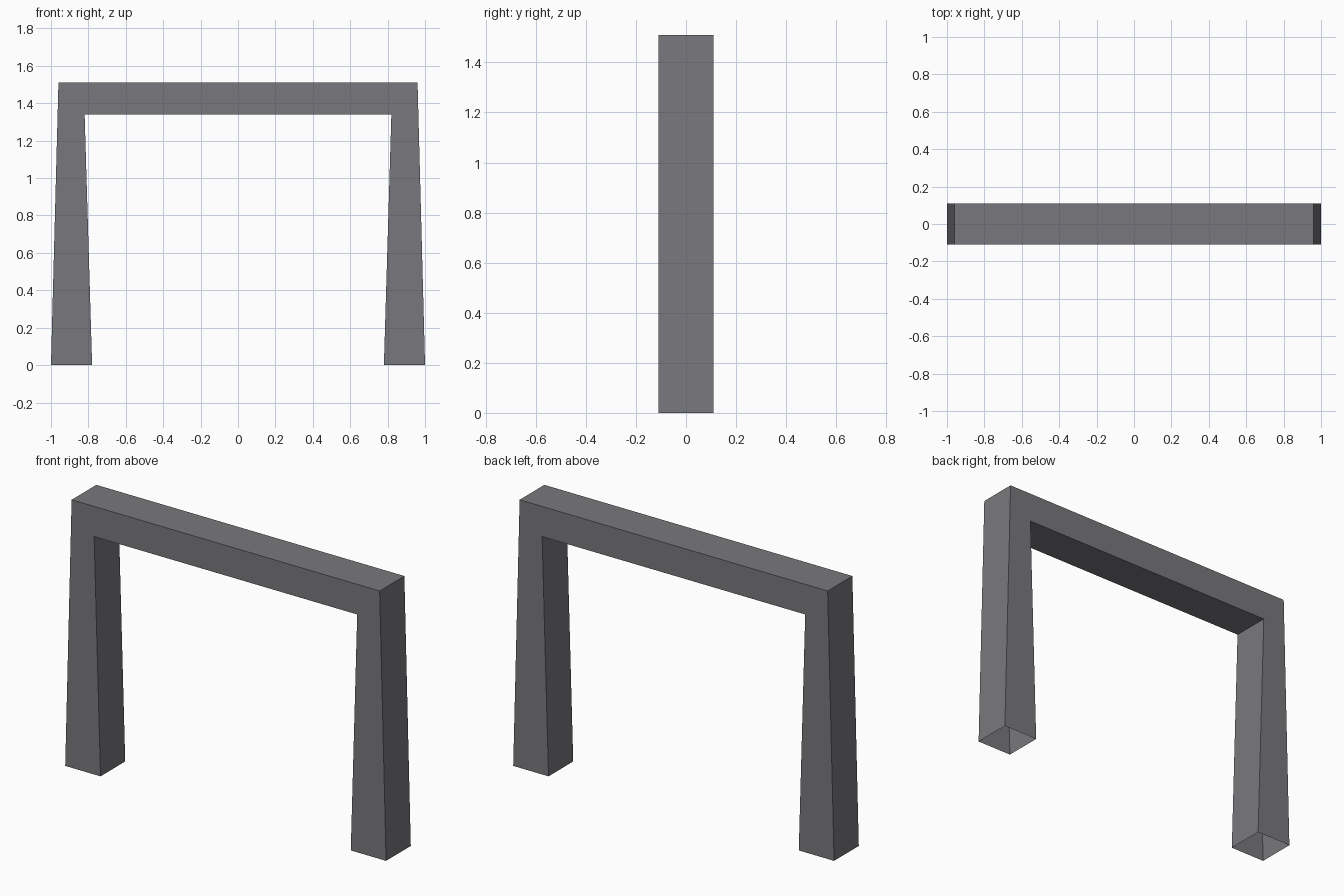
import bpy
import bmesh

cube = bpy.data.objects.get("Cube")
if cube:
    bpy.data.objects.remove(cube, do_unlink=True)

HALF_DEPTH = 0.11

# Material
grey = bpy.data.materials.new("stone_grey")
grey.use_nodes = True
colour = (0.19, 0.19, 0.205, 1.0)
grey.diffuse_color = colour
grey.node_tree.nodes["Principled BSDF"].inputs["Base Color"].default_value = colour

# Left half of the gateway outline: inner foot, outer foot, outer top, inner top
left = [(0.78, 0), (1.0, 0), (0.96, 1.51), (0.82, 1.34)]
inner_foot, outer_foot, outer_top, inner_top = left
mirror = lambda p: (-p[0], p[1])
outline = [inner_foot, outer_foot, outer_top,
           mirror(outer_top), mirror(outer_foot), mirror(inner_foot),
           mirror(inner_top), inner_top]

# Gateway frame: front and back outlines joined by walls, feet left open
bm = bmesh.new()
front = [bm.verts.new((x, -HALF_DEPTH, z)) for x, z in outline]
back = [bm.verts.new((x, HALF_DEPTH, z)) for x, z in outline]
bm.faces.new(front)
bm.faces.new(reversed(back))
for i in range(len(outline)):
    j = (i + 1) % len(outline)
    if outline[i][1] == 0 and outline[j][1] == 0:
        continue  # open underside of a leg
    bm.faces.new((front[j], front[i], back[i], back[j]))

mesh = bpy.data.meshes.new("gateway_frame")
bm.to_mesh(mesh)
bm.free()
mesh.materials.append(grey)
frame = bpy.data.objects.new("gateway_frame", mesh)
bpy.context.collection.objects.link(frame)
